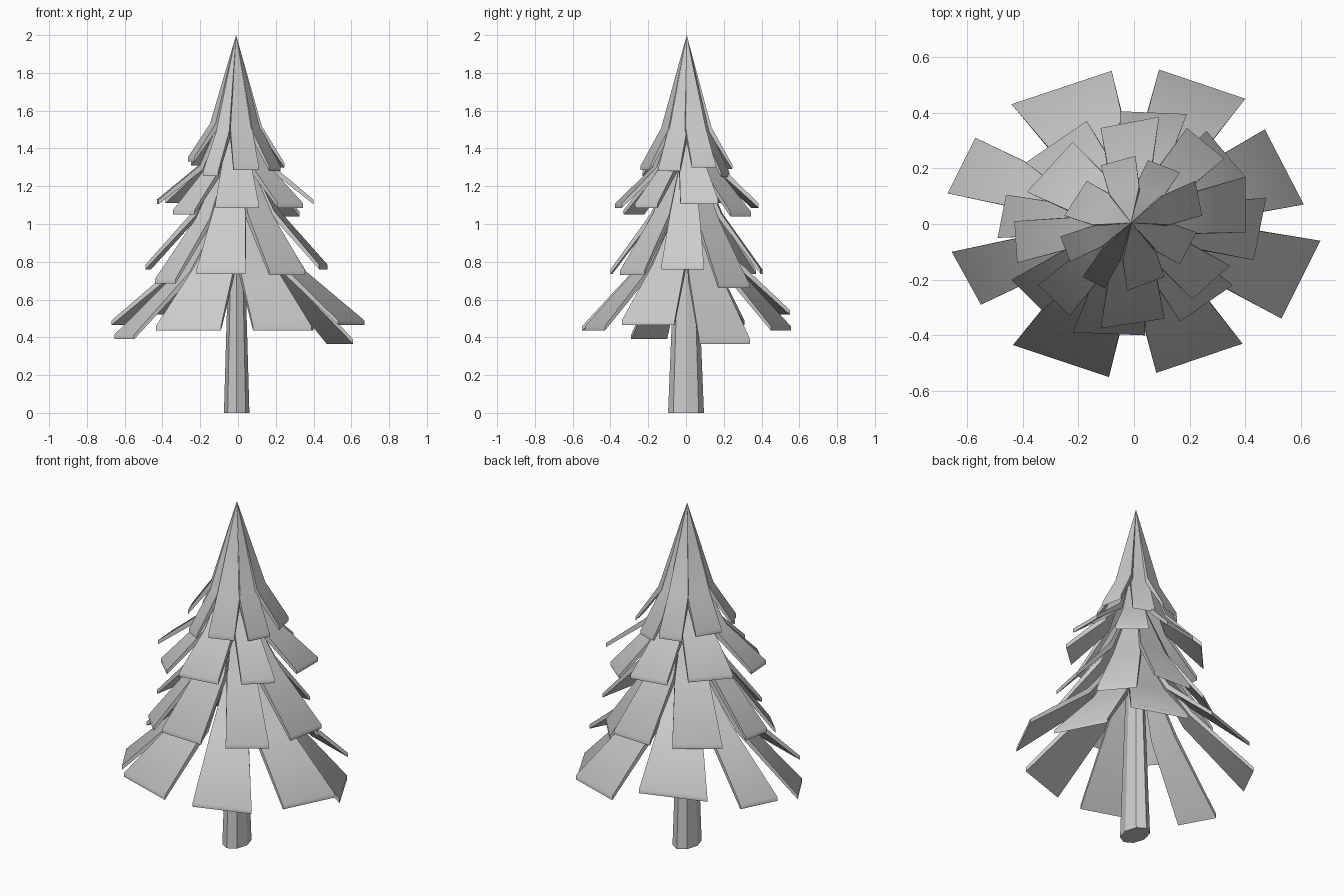
import bpy, bmesh, math
from mathutils import Vector

if "Cube" in bpy.data.objects:
    bpy.data.objects.remove(bpy.data.objects["Cube"])

THICK = 0.024
AXIS = Vector((-0.01, 0.004, 0))


def make_object(name, bm, smooth_angle=None):
    bmesh.ops.recalc_face_normals(bm, faces=bm.faces)
    mesh = bpy.data.meshes.new(name)
    bm.to_mesh(mesh)
    bm.free()
    obj = bpy.data.objects.new(name, mesh)
    bpy.context.collection.objects.link(obj)
    if smooth_angle:
        bpy.ops.object.select_all(action='DESELECT')
        obj.select_set(True)
        bpy.context.view_layer.objects.active = obj
        bpy.ops.object.shade_smooth_by_angle(angle=math.radians(smooth_angle))


def add_bough(bm, bough, apex_z, mid_z, reach, narrow):
    """Bent tapering slab: apex on the trunk axis, a knee, then a wide tip."""
    ax, ay, bx, by, z = bough
    a, b = Vector((ax, ay, 0)), Vector((bx, by, 0))
    centre, half = (a + b) / 2, (b - a) / 2
    mid = AXIS.lerp(centre, reach)
    inward = (AXIS - centre).normalized() * 0.015
    layers = []
    for drop, shift in ((0, 0), (THICK, 1)):
        down = Vector((0, 0, -drop))
        ring = [bm.verts.new(AXIS + Vector((0, 0, apex_z)) + down)]
        rows = [(mid + inward * shift, half * narrow, mid_z), (centre, half, z + THICK)]
        for c, h, zz in rows:
            for s in (-1, 1):
                ring.append(bm.verts.new(c + h * s + Vector((0, 0, zz)) + down))
        layers.append(ring)
    t, u = layers
    for r in layers:
        bm.faces.new((r[0], r[1], r[2]))
        bm.faces.new((r[1], r[3], r[4], r[2]))
    for i, j in ((0, 1), (1, 3), (3, 4), (4, 2), (2, 0)):
        bm.faces.new((t[i], t[j], u[j], u[i]))


def add_tier(name, boughs, apex_z, mid_z, reach, narrow):
    bm = bmesh.new()
    mean = sum(b[4] for b in boughs) / len(boughs)
    for b in boughs:
        add_bough(bm, b, apex_z, mid_z + 0.5 * (b[4] - mean), reach, narrow)
    make_object(name, bm, 65)


# Trunk: slightly flattened eight-sided taper
bm = bmesh.new()
bmesh.ops.create_cone(bm, cap_ends=True, segments=8, radius1=0.095, radius2=0.03, depth=1.6)
for v in bm.verts:
    v.co.x = v.co.x * 0.71 - 0.007
    v.co.z += 0.8
make_object("trunk", bm)

# Boughs: two tip corners seen from above, then the tip height
add_tier("bottom_boughs", [
    (-.44, .43, -.08, .55, .52), (.09, .555, .40, .45, .435),
    (.47, .34, .61, .07, .365), (.67, -.06, .53, -.34, .465),
    (.39, -.43, .08, -.535, .435), (-.09, -.55, -.435, -.435, .435),
    (-.55, -.29, -.655, -.10, .39), (-.67, .11, -.57, .31, .465),
], 1.2, 0.77, 0.47, 0.62)

add_tier("lower_boughs", [
    (-.05, .405, .19, .395, .735), (.26, .335, .40, .17, .66),
    (.475, .095, .43, -.13, .76), (.355, -.22, .165, -.35, .73),
    (.04, -.40, -.22, -.39, .735), (-.33, -.31, -.44, -.20, .685),
    (-.49, -.05, -.46, .105, .76), (-.39, .22, -.17, .37, .735),
], 1.5, 1.05, 0.47, 0.68)

add_tier("upper_boughs", [
    (-.12, .345, .09, .385, 1.085), (.19, .345, .325, .235, 1.04),
    (.40, .17, .40, -.03, 1.105), (.345, -.15, .21, -.27, 1.085),
    (.11, -.34, -.12, -.375, 1.085), (-.23, -.33, -.345, -.22, 1.05),
    (-.42, -.14, -.43, .01, 1.105), (-.385, .115, -.22, .295, 1.11),
], 1.75, 1.3, 0.47, 0.7)

add_tier("crown_boughs", [
    (-.12, .21, .005, .245, 1.29), (.05, .23, .165, .185, 1.25),
    (.22, .155, .245, .03, 1.30), (.225, -.03, .165, -.145, 1.28),
    (.11, -.19, -.025, -.24, 1.285), (-.105, -.23, -.185, -.19, 1.255),
    (-.23, -.135, -.265, -.045, 1.33), (-.25, .03, -.17, .155, 1.31),
], 2.0, 1.51, 0.52, 0.85)
